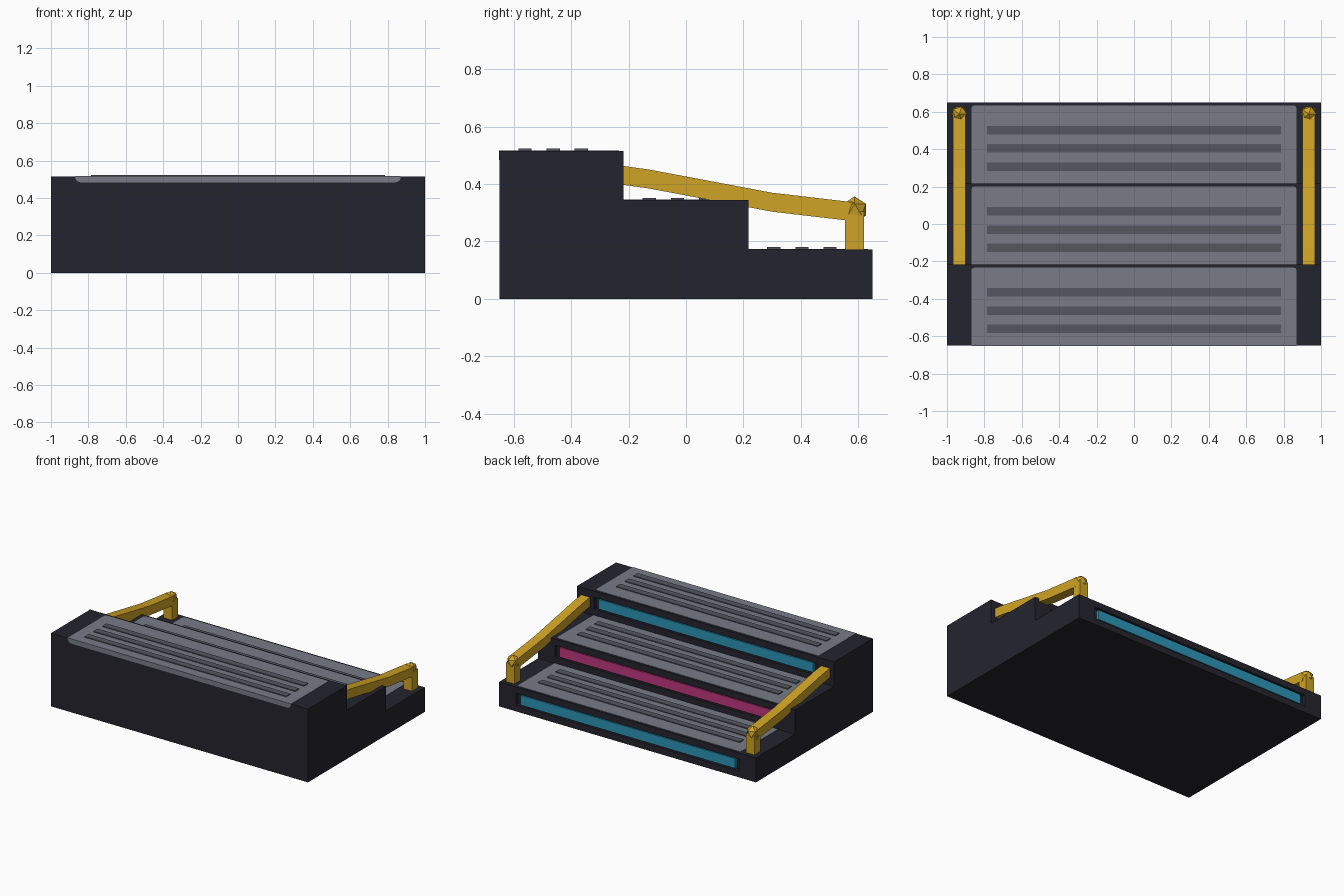
import bpy, bmesh
from mathutils import Matrix

cube = bpy.data.objects.get("Cube")
if cube:
    bpy.data.objects.remove(cube, do_unlink=True)


def material(name, r, g, b):
    """Flat material from 0-255 display values, stored as linear."""
    col = [((c / 255 + 0.055) / 1.055) ** 2.4 for c in (r, g, b)] + [1]
    m = bpy.data.materials.new(name)
    m.use_nodes = True
    m.diffuse_color = col
    m.node_tree.nodes["Principled BSDF"].inputs["Base Color"].default_value = col
    return m


DARK = material("dark_body", 36, 36, 46)
GREY = material("grey_tread", 120, 124, 134)
SLATE = material("slate_grip", 83, 88, 96)
GOLD = material("gold_rail", 208, 164, 38)
TEAL = material("teal_light", 44, 150, 184)
PINK = material("pink_light", 190, 56, 126)


def finish(bm, name, mat):
    bmesh.ops.recalc_face_normals(bm, faces=bm.faces[:])
    me = bpy.data.meshes.new(name)
    bm.to_mesh(me)
    bm.free()
    me.materials.append(mat)
    ob = bpy.data.objects.new(name, me)
    bpy.context.collection.objects.link(ob)
    return ob


def box_bm(x, y, z):
    """Box from (min, max) pairs on each axis."""
    bm = bmesh.new()
    bmesh.ops.create_cube(bm, size=1)
    for v in bm.verts:
        v.co = [(lo + hi) / 2 + c * (hi - lo) for c, (lo, hi) in zip(v.co, (x, y, z))]
    return bm


def box(name, x, y, z, mat):
    return finish(box_bm(x, y, z), name, mat)


def prism_bm(profile, x0, x1):
    """Extrude a (y, z) outline along x."""
    bm = bmesh.new()
    face = bm.faces.new([bm.verts.new((x0, y, z)) for y, z in profile])
    ext = bmesh.ops.extrude_face_region(bm, geom=[face])["geom"]
    moved = [v for v in ext if isinstance(v, bmesh.types.BMVert)]
    bmesh.ops.translate(bm, verts=moved, vec=(x1 - x0, 0, 0))
    bmesh.ops.recalc_face_normals(bm, faces=bm.faces[:])
    return bm


RISE = 0.172
EDGES = (-0.65, -0.217, 0.217, 0.65)

# Stepped body, high at the front, with a light slot sunk in each riser
outline = [(EDGES[0], 0), (EDGES[0], 3 * RISE)]
for i in (1, 2, 3):
    outline += [(EDGES[i], (4 - i) * RISE), (EDGES[i], (3 - i) * RISE)]
bm = prism_bm(outline, -1, 1)
risers = [f for f in bm.faces if f.normal.y > 0.9]
bmesh.ops.inset_individual(bm, faces=risers, thickness=0.044, use_even_offset=True)
for f in risers:
    for v in f.verts:
        v.co.x = 0.87 if v.co.x > 0 else -0.87
bmesh.ops.inset_individual(bm, faces=risers, thickness=0, depth=-0.025)
finish(bm, "stepped_body", DARK)

for i, place in enumerate(("top", "middle", "bottom")):
    front, back = EDGES[i], EDGES[i + 1]
    top = (3 - i) * RISE

    # Tread with clipped rear corners and clipped lower edges
    bm = box_bm((-0.87, 0.87), (front - 0.002, back - 0.016), (top - 0.032, top + 0.002))
    corners = [e for e in bm.edges
               if all(v.co.y > front + 0.1 for v in e.verts)
               and abs(e.verts[0].co.x - e.verts[1].co.x) < 0.01]
    bmesh.ops.bevel(bm, geom=corners, offset=0.016, segments=2, profile=0.5, affect='EDGES')
    lower = [e for e in bm.edges
             if all(v.co.z < top - 0.02 and abs(v.co.x) > 0.86 for v in e.verts)
             and abs(e.verts[0].co.y - e.verts[1].co.y) > 0.1]
    bmesh.ops.bevel(bm, geom=lower, offset=0.025, segments=2, profile=0.5, affect='EDGES')
    finish(bm, place + "_tread", GREY)

    # Grip strips
    for k in range(3):
        y = front + 0.089 + k * 0.098
        box(f"{place}_grip_{k + 1}", (-0.785, 0.785), (y - 0.023, y + 0.023),
            (top - 0.005, top + 0.008), SLATE)

    # Riser light inside the slot
    mid = top - RISE / 2
    box(place + "_riser_light", (-0.835, 0.835), (back - 0.03, back - 0.004),
        (mid - 0.034, mid + 0.034), PINK if i == 1 else TEAL)

# Handrails with end post and faceted knob on both sides
path = [(-0.26, 0.436), (-0.13, 0.418), (0.3, 0.337), (0.59, 0.303)]
rail = [(y, z + 0.033) for y, z in path] + [(y, z - 0.033) for y, z in reversed(path)]
for side, s in (("left", 1), ("right", -1)):
    x = s * 0.934
    finish(prism_bm(rail, x - 0.034, x + 0.034), side + "_handrail", GOLD)
    box(side + "_rail_post", (x - 0.033, x + 0.033), (0.555, 0.62), (RISE - 0.01, 0.305), GOLD)
    bm = bmesh.new()
    bmesh.ops.create_icosphere(bm, subdivisions=1, radius=0.046,
                               matrix=Matrix.Translation((x, 0.588, 0.311)))
    finish(bm, side + "_rail_knob", GOLD)
